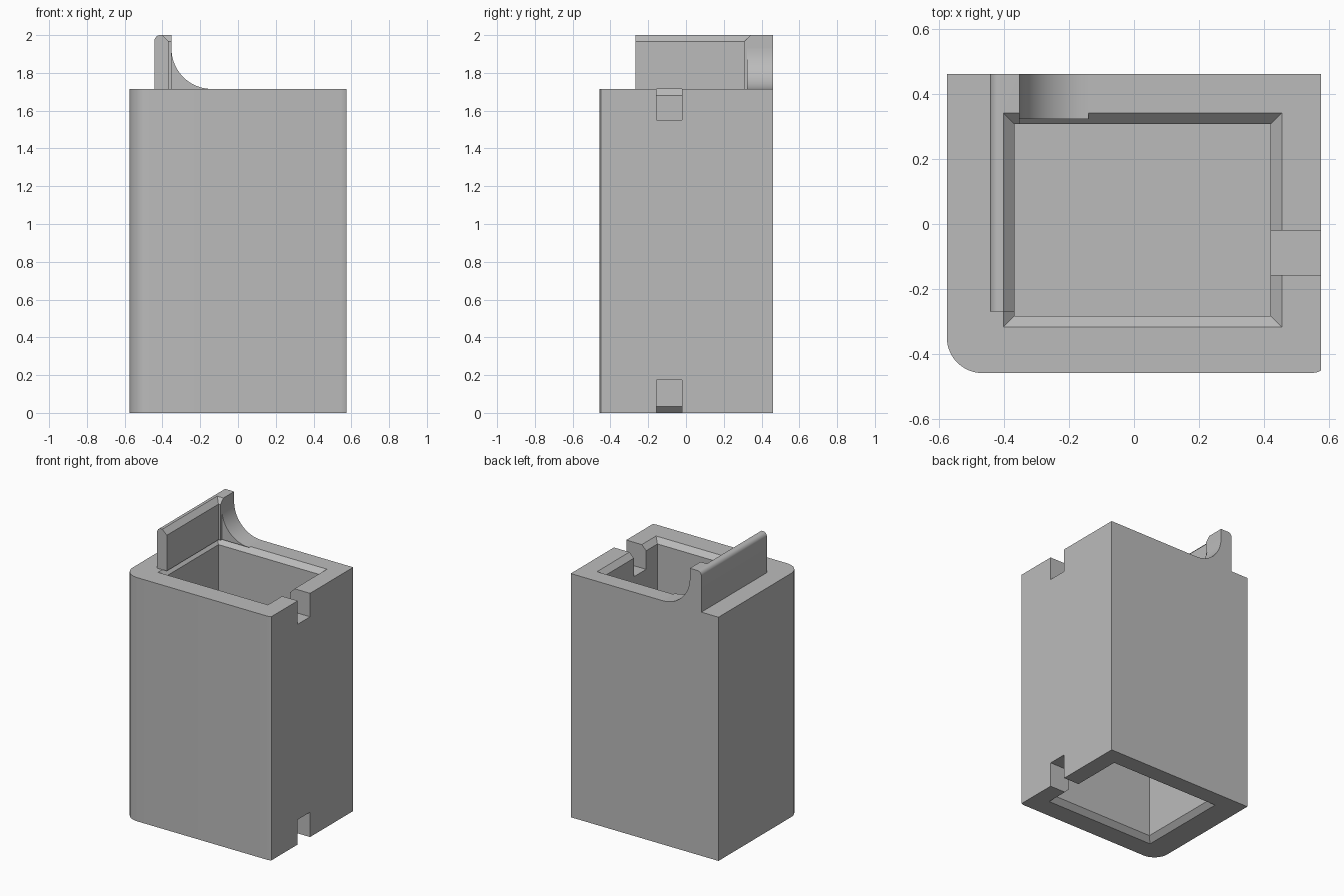
import bpy, bmesh, math

if "Cube" in bpy.data.objects:
    bpy.data.objects.remove(bpy.data.objects["Cube"])

grey = bpy.data.materials.new("plain grey")
grey.diffuse_color = (0.5, 0.5, 0.5, 1)
grey.use_nodes = True
grey.node_tree.nodes["Principled BSDF"].inputs["Base Color"].default_value = grey.diffuse_color
TOP, PEAK, BEV = 1.715, 2.0, 0.034


def finish(name, bm):
    bmesh.ops.recalc_face_normals(bm, faces=bm.faces)
    me = bpy.data.meshes.new(name)
    bm.to_mesh(me)
    bm.free()
    me.materials.append(grey)
    ob = bpy.data.objects.new(name, me)
    bpy.context.collection.objects.link(ob)
    return ob


def prism(name, pts, a, b, axis="z"):
    """Extrude a 2D outline from a to b along z, or an xz outline along y."""
    bm = bmesh.new()
    place = (lambda p, h: (p[0], p[1], h)) if axis == "z" else (lambda p, h: (p[0], h, p[1]))
    lo = [bm.verts.new(place(p, a)) for p in pts]
    hi = [bm.verts.new(place(p, b)) for p in pts]
    bm.faces.new(lo)
    bm.faces.new(hi)
    n = len(pts)
    for i in range(n):
        j = (i + 1) % n
        bm.faces.new((lo[i], lo[j], hi[j], hi[i]))
    return finish(name, bm)


def box(name, x0, x1, y0, y1, z0, z1):
    return prism(name, [(x0, y0), (x1, y0), (x1, y1), (x0, y1)], z0, z1)


def arc(cx, cy, r, a0, a1, n):
    return [(cx + r * math.cos(math.radians(a0 + (a1 - a0) * i / n)),
             cy + r * math.sin(math.radians(a0 + (a1 - a0) * i / n))) for i in range(n + 1)]


def well(name, inner, mouth):
    """Rectangular pocket whose mouth flares outward at 45 degrees."""
    bm = bmesh.new()
    s = 1 if mouth > inner else -1
    rings = []
    for z, g in ((inner, 0), (mouth - s * BEV, 0), (mouth + s * 0.02, BEV + 0.02)):
        rings.append([bm.verts.new(p) for p in (
            (-0.367 - g, -0.282 - g, z), (0.42 + g, -0.282 - g, z),
            (0.42 + g, 0.307 + g, z), (-0.367 - g, 0.307 + g, z))])
    bm.faces.new(rings[0])
    bm.faces.new(rings[-1])
    for lo, hi in zip(rings, rings[1:]):
        for i in range(4):
            j = (i + 1) % 4
            bm.faces.new((lo[i], lo[j], hi[j], hi[i]))
    return finish(name, bm)


def cut(ob, cutters):
    for c in cutters:
        c.hide_render = True
        m = ob.modifiers.new("cut", "BOOLEAN")
        m.operation, m.solver, m.object = "DIFFERENCE", "EXACT", c
    bpy.context.view_layer.objects.active = ob
    for m in list(ob.modifiers):
        bpy.ops.object.modifier_apply(modifier=m.name)
    for c in cutters:
        bpy.data.objects.remove(c)


# Case: one large rounded corner, pockets in both ends, latch notches on the right
outline = arc(-0.465, -0.348, 0.11, 180, 270, 16) + [
    (0.545, -0.458), (0.565, -0.455), (0.575, -0.45), (0.575, 0.46), (-0.575, 0.46)]
case = prism("case", outline, 0, TOP)
cut(case, [
    well("upper_pocket", 0.92, TOP),
    well("lower_pocket", 0.80, 0),
    box("upper_notch", 0.3, 0.7, -0.157, -0.02, 1.55, 1.8),
    box("lower_notch", 0.3, 0.7, -0.157, -0.02, -0.1, 0.175)])

# Upright tab along the left rim, with a rounded outer top edge
profile = [(-0.352, TOP), (-0.352, PEAK)] + arc(-0.412, PEAK - 0.03, 0.03, 90, 180, 8) + [(-0.442, TOP)]
tab = prism("tab", profile, -0.268, 0.46, "y")
cut(tab, [well("tab_relief", 1.6, PEAK)])

# Curved web bracing the tab against the back rim
web_profile = [(-0.352, TOP), (-0.352, TOP + 0.213)] + \
    arc(-0.139, TOP + 0.213, 0.213, 180, 270, 16)[1:]
web = prism("web", web_profile, 0.323, 0.46, "y")

for ob in (case, tab, web):
    bpy.ops.object.select_all(action="DESELECT")
    ob.select_set(True)
    bpy.context.view_layer.objects.active = ob
    bpy.ops.object.shade_smooth_by_angle(angle=math.radians(25))
